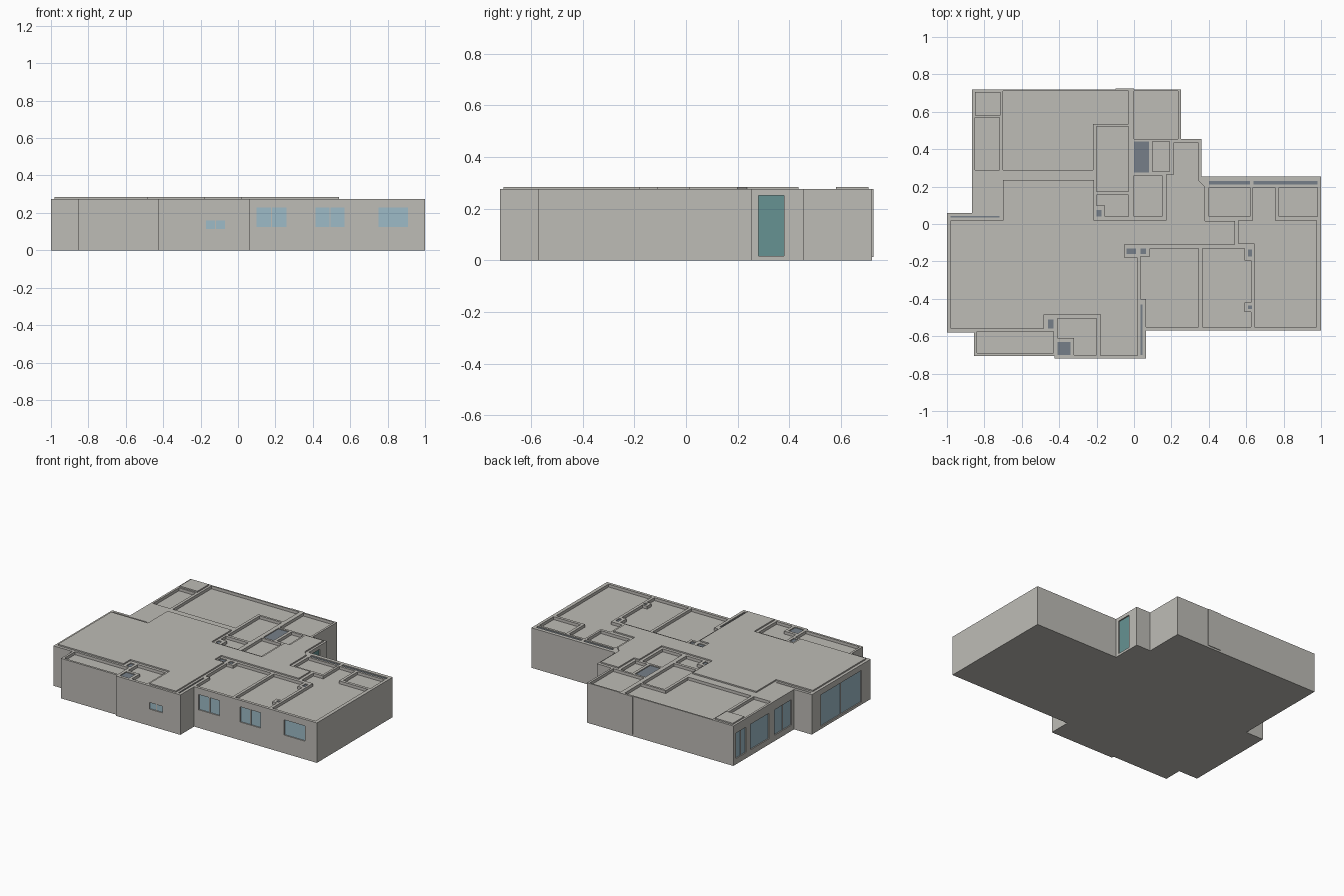
import bpy
import bmesh

if "Cube" in bpy.data.objects:
    bpy.data.objects.remove(bpy.data.objects["Cube"])

ROOF = 0.275      # top of the walls
SLAB = 0.013      # top of the floor slab


def material(name, rgb):
    m = bpy.data.materials.new(name)
    m.diffuse_color = (*rgb, 1)
    m.use_nodes = True
    m.node_tree.nodes["Principled BSDF"].inputs["Base Color"].default_value = m.diffuse_color
    return m


WALL = material("warm_grey_plaster", (0.515, 0.503, 0.468))
GLASS = material("pale_blue_glass", (0.337, 0.497, 0.571))
DOOR = material("teal_door", (0.133, 0.287, 0.291))
DARK = material("slate_shaft", (0.181, 0.212, 0.246))


def prism(name, pts, z0, z1, mat):
    """Extrude a plan outline from z0 to z1."""
    bm = bmesh.new()
    face = bm.faces.new([bm.verts.new((x, y, z0)) for x, y in pts])
    ext = bmesh.ops.extrude_face_region(bm, geom=[face])
    for v in ext["geom"]:
        if isinstance(v, bmesh.types.BMVert):
            v.co.z = z1
    bmesh.ops.recalc_face_normals(bm, faces=bm.faces)
    me = bpy.data.meshes.new(name)
    bm.to_mesh(me)
    bm.free()
    me.materials.append(mat)
    ob = bpy.data.objects.new(name, me)
    bpy.context.collection.objects.link(ob)
    return ob


def rect(x0, y0, x1, y1):
    return [(x0, y0), (x1, y0), (x1, y1), (x0, y1)]


def cut(target, cutter):
    mod = target.modifiers.new("cut", "BOOLEAN")
    mod.operation = "DIFFERENCE"
    mod.solver = "EXACT"
    mod.object = cutter
    bpy.context.view_layer.objects.active = target
    bpy.ops.object.modifier_apply(modifier=mod.name)
    bpy.data.objects.remove(cutter)


# Floor slab and wall block share one outline
outline = [(-1, -.58), (-.855, -.58), (-.855, -.705), (-.425, -.705), (-.425, -.72),
           (.065, -.72), (.065, -.57), (1, -.57), (1, .255), (.36, .255), (.36, .455),
           (.25, .455), (.25, .72), (-.865, .72), (-.865, .06), (-1, .06)]
prism("floor_slab", outline, 0, SLAB, WALL)
walls = prism("walls", outline, SLAB, ROOF, WALL)
prism("back_wall_pad", rect(-.1, .715, 0, .725), SLAB, ROOF, WALL)

# Sunken ceilings of the plain rooms
rooms = [rect(-.85, .29, -.72, .57), rect(-.2, .175, -.03, .52), rect(0, .455, .235, .71),
         rect(.1, .28, .19, .44), rect(0, .04, .15, .26), rect(.4, .04, .62, .195),
         rect(.775, .04, .98, .195), rect(-.84, -.69, -.43, -.575)]
# Sunken ceilings of the rooms with corners cut out
rooms += [
    [(-.7, .29), (-.22, .29), (-.22, .535), (-.03, .535), (-.03, .71), (-.7, .71)],
    [(-.2, .1), (-.155, .1), (-.155, .04), (-.03, .04), (-.03, .155), (-.2, .155)],
    [(.645, -.55), (.975, -.55), (.975, .02), (.755, .02), (.755, .195),
     (.635, .195), (.635, .02), (.56, .02), (.56, -.105), (.645, -.105)],
    [(.065, -.55), (.345, -.55), (.345, -.13), (.085, -.13), (.085, -.175),
     (.035, -.175), (.035, -.4), (.065, -.4)],
    [(.365, -.55), (.625, -.55), (.625, -.47), (.59, -.47), (.59, -.42), (.625, -.42),
     (.625, -.195), (.59, -.195), (.59, -.13), (.365, -.13)],
    [(-.41, -.61), (-.32, -.61), (-.32, -.7), (-.2, -.7), (-.2, -.505), (-.41, -.505)],
]
for pts in rooms:
    cut(walls, prism("cutter", pts, ROOF - .02, ROOF + .05, WALL))

# Shafts and curtain slots with dark floors
shafts = [(0, .275, .08, .44), (-.2, .04, -.175, .075), (-.04, -.16, .01, -.13),
          (.035, -.16, .065, -.13), (.61, -.175, .63, -.135), (.61, -.455, .63, -.435),
          (-.46, -.56, -.43, -.51), (-.41, -.7, -.34, -.63), (.4, .21, .62, .23),
          (.64, .21, .98, .23), (.035, -.7, .045, -.43), (-.98, .036, -.72, .042)]
for r in shafts:
    cut(walls, prism("cutter", rect(*r), ROOF - .01, ROOF + .05, WALL))
    prism("shaft_floor", rect(*r), ROOF - .012, ROOF - .006, DARK)

# Raised ceilings over the living area, hall and back corner
hall = [(-.98, -.56), (-.48, -.56), (-.48, -.485), (-.18, -.485), (-.18, -.705),
        (.02, -.705), (.02, -.18), (-.05, -.18), (-.05, -.11), (.54, -.11), (.54, .015),
        (.38, .015), (.38, .2), (.345, .235), (.345, .435), (.21, .435), (.21, .265),
        (.17, .265), (.17, .02), (-.215, .02), (-.215, .235), (-.7, .235), (-.7, .02),
        (-.98, .02)]
prism("hall_ceiling", hall, ROOF - .005, ROOF + .009, WALL)
prism("corner_ceiling", rect(-.85, .58, -.715, .705), ROOF - .005, ROOF + .009, WALL)


def opening(name, axis, wall, inward, a0, a1, z0, z1, panes, mat):
    """Recess an opening into a wall and fill it with panes split by mullions."""
    def plan(s0, s1, d0, d1):
        d0, d1 = sorted((wall + inward * d0, wall + inward * d1))
        return rect(s0, d0, s1, d1) if axis == "x" else rect(d0, s0, d1, s1)
    cut(walls, prism("cutter", plan(a0, a1, -.02, .014), z0, z1, WALL))
    gap = .006
    w = (a1 - a0 - gap * (panes - 1)) / panes
    for i in range(panes):
        s = a0 + i * (w + gap)
        prism(name, plan(s, s + w, .008, .016), z0, z1, mat)
        if i:
            prism("mullion", plan(s - gap, s, .004, .016), z0, z1, WALL)


# Front windows
opening("bath_window", "x", -.72, 1, -.17, -.07, .115, .16, 2, GLASS)
for x0, x1, n in ((.1, .26, 2), (.415, .57, 2), (.75, .91, 1)):
    opening("front_window", "x", -.57, 1, x0, x1, .125, .23, n, GLASS)
# Left windows and the wide sliding window
for y0, y1, n in ((.58, .69, 2), (.33, .535, 1), (.085, .27, 2)):
    opening("left_window", "y", -.865, 1, y0, y1, .04, .215, n, GLASS)
opening("sliding_window", "y", -1, 1, -.48, -.04, .018, .235, 2, GLASS)
# Entrance door
opening("entrance_door", "y", .36, -1, .28, .38, .016, .25, 1, DOOR)
